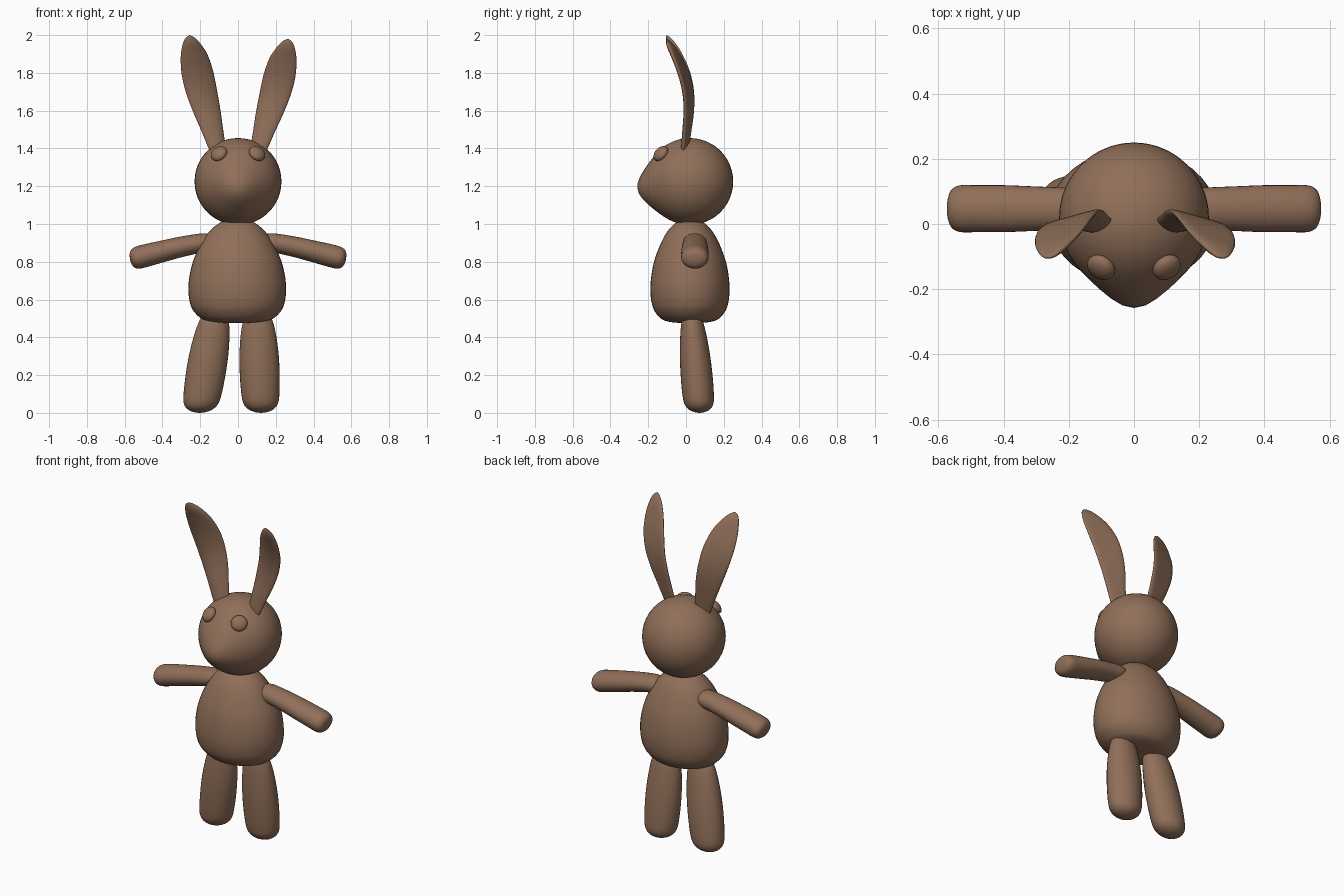
import bpy, bmesh, math
from mathutils import Vector

if "Cube" in bpy.data.objects:
    bpy.data.objects.remove(bpy.data.objects["Cube"])

brown = bpy.data.materials.new("brown_plush")
brown.diffuse_color = (0.28, 0.16, 0.10, 1)
brown.use_nodes = True
brown.node_tree.nodes["Principled BSDF"].inputs["Base Color"].default_value = brown.diffuse_color


def finish(name, bm):
    bmesh.ops.remove_doubles(bm, verts=bm.verts, dist=0.0002)
    bmesh.ops.recalc_face_normals(bm, faces=bm.faces)
    for f in bm.faces:
        f.smooth = True
    me = bpy.data.meshes.new(name)
    bm.to_mesh(me)
    bm.free()
    me.materials.append(brown)
    ob = bpy.data.objects.new(name, me)
    bpy.context.collection.objects.link(ob)
    return ob


def spline(rows, steps=4):
    """Smooth curve through rows of numbers."""
    out = []
    for i in range(len(rows) - 1):
        p = [rows[max(0, min(len(rows) - 1, i + k))] for k in (-1, 0, 1, 2)]
        for s in range(steps):
            t = s / steps
            out.append([0.5 * (2 * b + (c - a) * t + (2 * a - 5 * b + 4 * c - d) * t * t
                               + (3 * b - a - 3 * c + d) * t ** 3) for a, b, c, d in zip(*p)])
    return out + [list(rows[-1])]


def loft(name, rows, u, v, sides=32, bend=0.0):
    """Elliptical rings; each row is x, y, z, half size along u, half size along v."""
    u, v = Vector(u).normalized(), Vector(v).normalized()
    bm = bmesh.new()
    rings = []
    for x, y, z, a, b in spline(rows):
        a, b = max(a, 0), max(b, 0)
        ring = []
        for i in range(sides):
            t = math.tau * i / sides
            c, s = math.cos(t), math.sin(t)
            ring.append(bm.verts.new(Vector((x, y, z)) + u * a * c + v * (b * s - bend * a * c * c)))
        rings.append(ring)
    for r, q in zip(rings, rings[1:]):
        for i in range(sides):
            j = (i + 1) % sides
            bm.faces.new((r[i], r[j], q[j], q[i]))
    return finish(name, bm)


# torso: pear shape
torso = [(0.475, 0), (0.478, 0.10), (0.49, 0.17), (0.515, 0.21), (0.56, 0.243), (0.63, 0.258),
         (0.71, 0.255), (0.80, 0.235), (0.89, 0.195), (0.96, 0.148), (1.005, 0.095),
         (1.022, 0.05), (1.026, 0)]
loft("torso", [(-0.004, 0.021, z, r, r * 0.81) for z, r in torso], (1, 0, 0), (0, 1, 0), 40)

# head: ball with the muzzle drawn forward
bm = bmesh.new()
bmesh.ops.create_uvsphere(bm, u_segments=40, v_segments=24, radius=0.23)
snout = Vector((0, -1, -0.14)).normalized()
for vert in bm.verts:
    d = max(0, vert.co.normalized().dot(snout))
    vert.co += snout * 0.05 * d ** 9
    vert.co += Vector((0, 0.02, 1.225))
finish("head", bm)

for side, label in ((-1, "left"), (1, "right")):
    # eye: flattened bead lying on the head
    bm = bmesh.new()
    bmesh.ops.create_uvsphere(bm, u_segments=20, v_segments=12, radius=1)
    rot = Vector((side * 0.10, -0.15, 0.14)).to_track_quat('Z', 'Y').to_matrix()
    for vert in bm.verts:
        c = vert.co
        vert.co = rot @ Vector((c.x * 0.046, c.y * 0.046, c.z * 0.027))
        vert.co += Vector((side * 0.101, -0.133, 1.373))
    finish(label + "_eye", bm)

    # arm: flattened tube drooping outwards
    arm = [(0.10, 0.91, 0), (0.11, 0.908, 0.5), (0.16, 0.903, 0.85), (0.22, 0.895, 0.9),
           (0.31, 0.877, 0.95), (0.40, 0.855, 1), (0.48, 0.835, 1.05), (0.53, 0.822, 1.04),
           (0.556, 0.816, 0.85), (0.568, 0.814, 0.5), (0.572, 0.813, 0)]
    loft(label + "_arm", [(side * x, 0.047, z, 0.072 * min(k, 1), 0.057 * k) for x, z, k in arm],
         (0, 1, 0), (side * 0.2, 0, 1))

    # leg: the left one splays more than the right
    top, foot = (-0.125, -0.203) if side < 0 else (0.105, 0.122)
    leg = [(0.53, 0), (0.525, 0.4), (0.50, 0.68), (0.45, 0.83), (0.37, 0.94), (0.28, 1),
           (0.18, 1), (0.09, 0.95), (0.045, 0.85), (0.018, 0.62), (0.004, 0.3), (0.0, 0)]
    rows = []
    for z, k in leg:
        t = 1 - z / 0.5
        rows.append((top + (foot - top) * t, 0.032 + 0.04 * t, z, 0.105 * k, (0.075 + 0.015 * t) * k))
    loft(label + "_leg", rows, (1, 0, 0), (0, 1, 0))

    # ear: thin cupped leaf curling forward, outer edge turned to the front
    ear = [(0.095, -0.012, 1.35, 0.03), (0.108, -0.008, 1.40, 0.046), (0.135, 0.002, 1.50, 0.06),
           (0.163, 0.010, 1.60, 0.075), (0.190, 0.006, 1.70, 0.085), (0.212, -0.016, 1.80, 0.087),
           (0.230, -0.050, 1.89, 0.074), (0.245, -0.078, 1.95, 0.050), (0.254, -0.096, 1.985, 0.026),
           (0.257, -0.104, 2.0, 0)]
    drop = 0.97 if side > 0 else 1
    rows = [(side * (x + (0.012 * (z - 1.35) if side > 0 else 0)), y, 1.35 + (z - 1.35) * drop,
             w, min(0.018, w * 0.35)) for x, y, z, w in ear]
    loft(label + "_ear", rows, (side, -0.28, -0.1), (side * 0.28, 1, 0), 24, -0.12)
